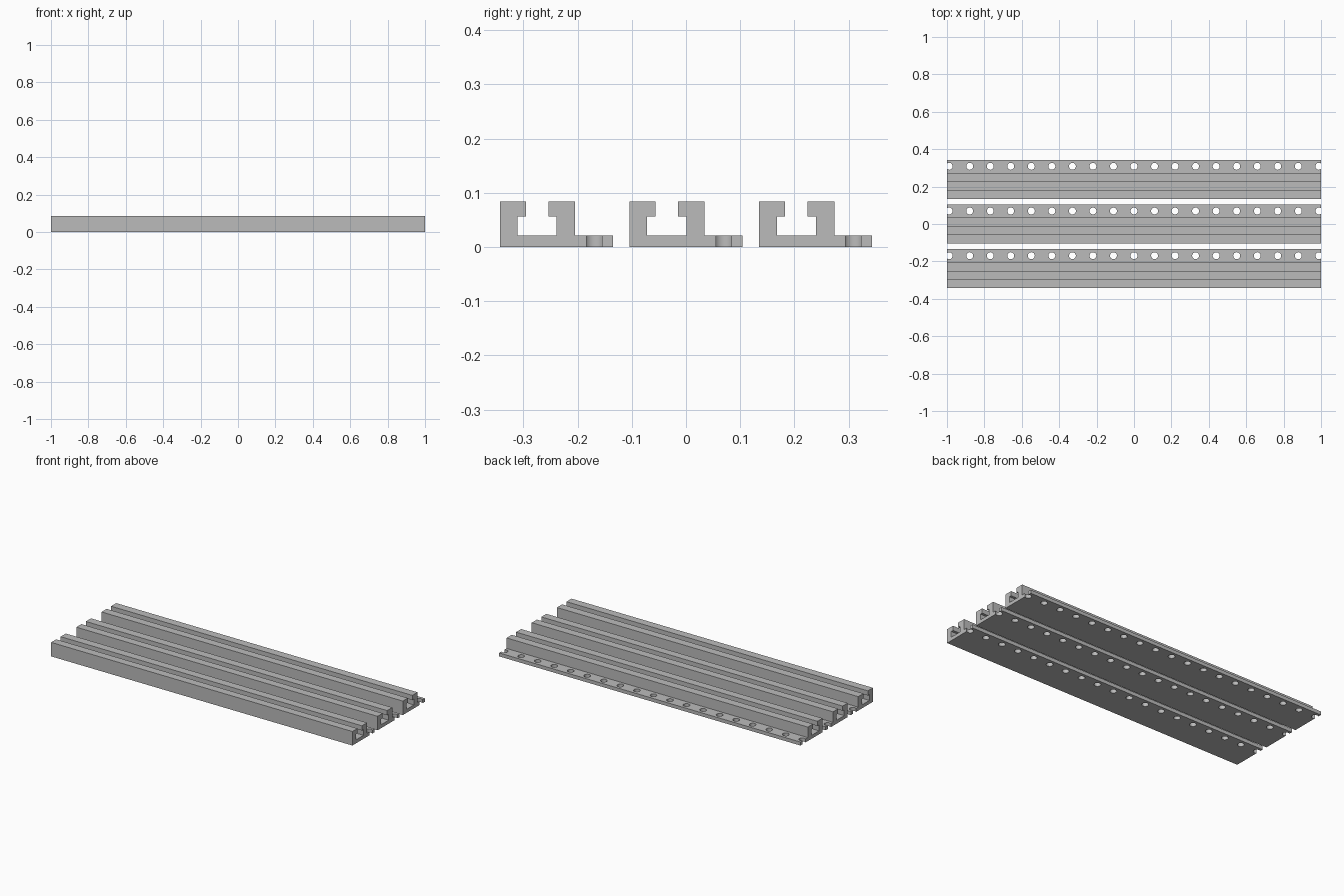
import bpy
import bmesh
import math
from mathutils import Matrix

cube = bpy.data.objects.get("Cube")
if cube:
    bpy.data.objects.remove(cube, do_unlink=True)

LENGTH = 2.0
PITCH = 0.239        # distance between rails
HOLE_STEP = 0.1098
HOLE_RADIUS = 0.0185

grey = bpy.data.materials.new("aluminium grey")
grey.use_nodes = True
colour = (0.5, 0.5, 0.5, 1)
grey.diffuse_color = colour
grey.node_tree.nodes["Principled BSDF"].inputs["Base Color"].default_value = colour

# Cross-section of one slotted rail with its mounting flange (y, z)
PROFILE = [(0, 0), (0.209, 0), (0.209, 0.021), (0.139, 0.021), (0.139, 0.084),
           (0.09, 0.084), (0.09, 0.056), (0.105, 0.056), (0.105, 0.021),
           (0.033, 0.021), (0.033, 0.056), (0.048, 0.056), (0.048, 0.084), (0, 0.084)]
HOLE_Y = 0.174


def make_object(name, bm):
    bmesh.ops.recalc_face_normals(bm, faces=bm.faces)
    mesh = bpy.data.meshes.new(name)
    bm.to_mesh(mesh)
    bm.free()
    mesh.materials.append(grey)
    obj = bpy.data.objects.new(name, mesh)
    bpy.context.collection.objects.link(obj)
    return obj


def make_rail(name, y):
    # Extrude the profile along x
    bm = bmesh.new()
    face = bm.faces.new([bm.verts.new((-LENGTH / 2, y + py, pz)) for py, pz in PROFILE])
    grown = bmesh.ops.extrude_face_region(bm, geom=[face])["geom"]
    verts = [g for g in grown if isinstance(g, bmesh.types.BMVert)]
    bmesh.ops.translate(bm, verts=verts, vec=(LENGTH, 0, 0))
    rail = make_object(name, bm)

    # Row of screw holes; the end ones break through the rail ends
    bm = bmesh.new()
    for i in range(-9, 10):
        bmesh.ops.create_cone(bm, cap_ends=True, segments=32, depth=0.08,
                              radius1=HOLE_RADIUS, radius2=HOLE_RADIUS,
                              matrix=Matrix.Translation((i * HOLE_STEP, y + HOLE_Y, 0.01)))
    cutter = make_object(name + "_hole_cutter", bm)
    cutter.hide_render = True

    mod = rail.modifiers.new("screw holes", 'BOOLEAN')
    mod.operation = 'DIFFERENCE'
    mod.solver = 'EXACT'
    mod.object = cutter
    bpy.ops.object.select_all(action='DESELECT')
    rail.select_set(True)
    bpy.context.view_layer.objects.active = rail
    bpy.ops.object.modifier_apply(modifier=mod.name)
    bpy.data.objects.remove(cutter, do_unlink=True)
    bpy.ops.object.shade_smooth_by_angle(angle=math.radians(30))


for i, name in enumerate(("front_rail", "middle_rail", "back_rail")):
    make_rail(name, -0.3435 + i * PITCH)
